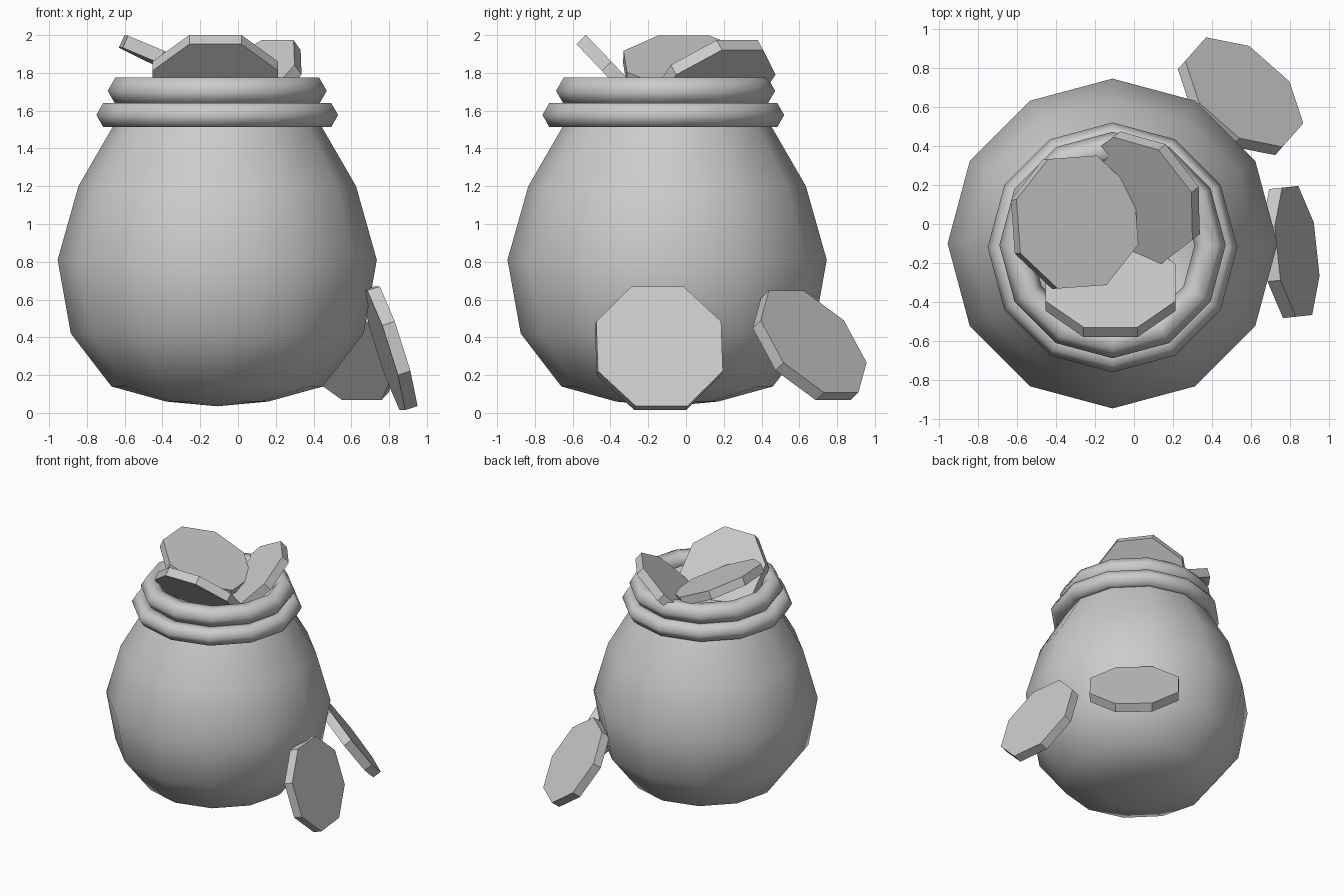
import bpy, bmesh, math
from mathutils import Vector, Matrix

if "Cube" in bpy.data.objects:
    bpy.data.objects.remove(bpy.data.objects["Cube"])

CX, CY = -0.11, -0.10   # pot axis


def add_object(name, bm, smooth):
    bmesh.ops.recalc_face_normals(bm, faces=bm.faces)
    mesh = bpy.data.meshes.new(name)
    bm.to_mesh(mesh)
    bm.free()
    for p in mesh.polygons:
        p.use_smooth = smooth
    obj = bpy.data.objects.new(name, mesh)
    bpy.context.collection.objects.link(obj)
    return obj


def lathe(name, profile, sides=12, closed=False, center=(CX, CY)):
    """Revolve (radius, z) points around a vertical axis."""
    bm = bmesh.new()
    vs = [bm.verts.new((center[0] + r, center[1], z)) for r, z in profile]
    edges = [bm.edges.new(p) for p in zip(vs, vs[1:])]
    if closed:
        edges.append(bm.edges.new((vs[-1], vs[0])))
    bmesh.ops.spin(bm, geom=vs + edges, cent=(center[0], center[1], 0),
                   axis=(0, 0, 1), angle=2 * math.pi, steps=sides)
    bmesh.ops.remove_doubles(bm, verts=bm.verts, dist=0.001)
    return add_object(name, bm, True)


def coin(name, face_center, normal, radius=0.36, thick=0.07):
    """Octagonal coin: face centre and facing direction, flat edge uppermost."""
    n = Vector(normal).normalized()
    up = (Vector((0, 0, 1)) - n * n.z).normalized()
    side = n.cross(up)
    rot = Matrix((up, side, n)).transposed().to_4x4()
    bm = bmesh.new()
    bmesh.ops.create_cone(
        bm, cap_ends=True, segments=8, radius1=radius, radius2=radius, depth=thick,
        matrix=Matrix.Rotation(math.pi / 8, 4, 'Z'))
    # make sure a flat edge (not a corner) points up
    far = max(v.co.x for v in bm.verts)
    if far > radius * 0.98:
        bmesh.ops.rotate(bm, verts=bm.verts,
                         matrix=Matrix.Rotation(math.pi / 8, 3, 'Z'))
    bm.transform(Matrix.Translation(Vector(face_center) - n * thick / 2) @ rot)
    return add_object(name, bm, False)


def rim(name, major, minor, z, center):
    """Hexagonal-section ring."""
    section = [(major + minor * math.cos(k * math.pi / 3),
                z + minor * math.sin(k * math.pi / 3)) for k in range(6)]
    return lathe(name, section, closed=True, center=center)


# Pot body, with neck and shallow inside
lathe("pot_body", [(0, 0.035), (0.27, 0.06), (0.56, 0.14), (0.775, 0.42),
                   (0.845, 0.81), (0.735, 1.20), (0.55, 1.52), (0.49, 1.62),
                   (0.48, 1.72), (0.44, 1.70), (0.40, 1.62), (0, 1.58)])

# Rings around the neck
rim("lower_rim", 0.568, 0.072, 1.577, (CX, -0.12))
rim("upper_rim", 0.50, 0.08, 1.705, (CX, -0.108))

# Coins in the mouth
coin("coin_left", (-0.29, 0.01, 1.86), (0.41, 0.03, 0.91))
coin("coin_front", (-0.12, -0.30, 1.76), (0, 0.724, 0.69))
coin("coin_back", (0.015, 0.12, 1.75), (-0.53, -0.41, 0.74))

# Coins leaning on the pot
coin("coin_leaning_right", (0.836, -0.14, 0.353), (0.948, 0.102, 0.303))
coin("coin_leaning_back", (0.565, 0.676, 0.378), (0.538, 0.609, 0.583))
